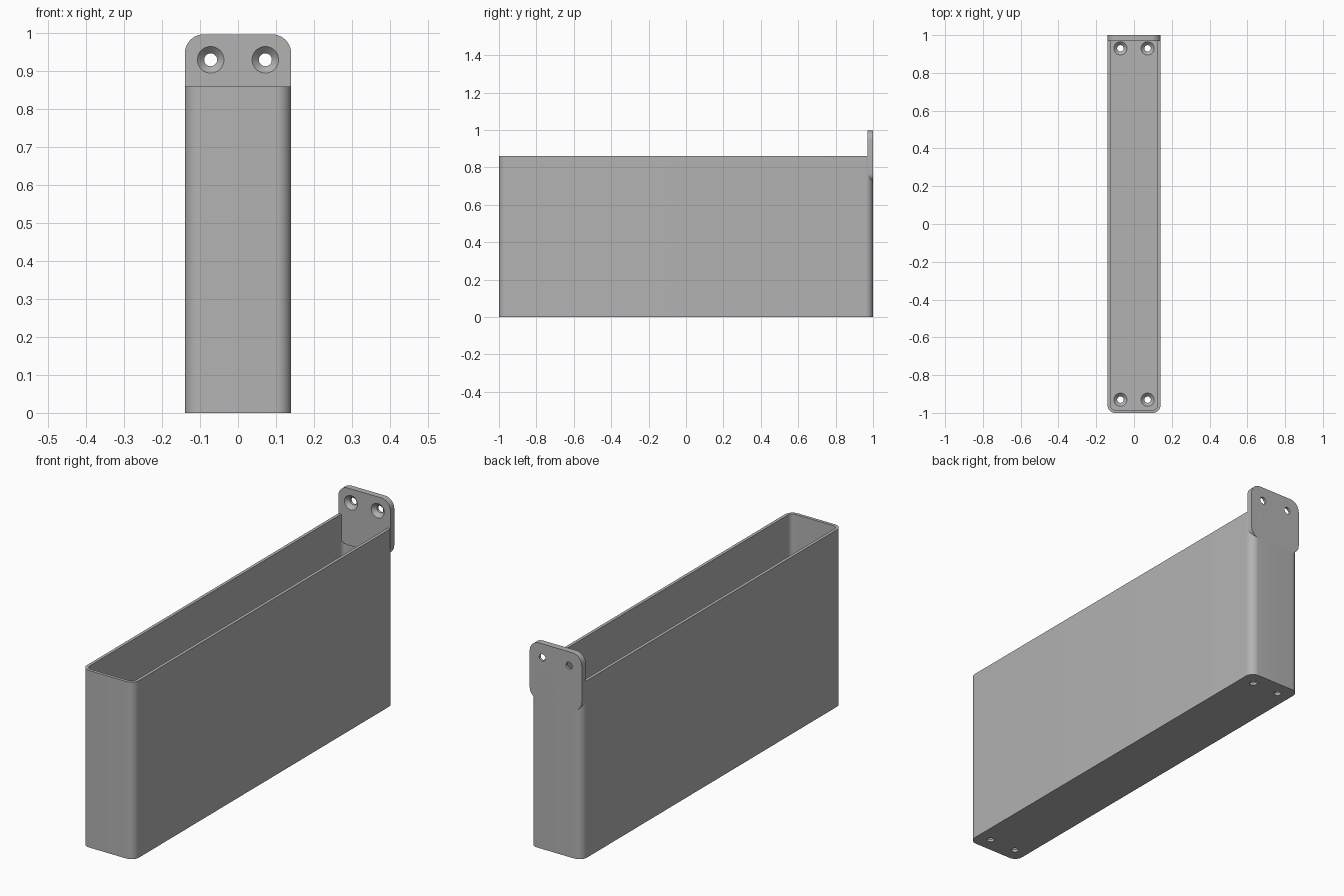
import bpy, bmesh, math
from mathutils import Matrix, Vector

cube = bpy.data.objects.get("Cube")
if cube:
    bpy.data.objects.remove(cube, do_unlink=True)

HALF_W, HEIGHT, WALL, FLOOR = 0.14, 0.86, 0.015, 0.03
PLATE_T, PLATE_LOW, PLATE_TOP = 0.03, 0.72, 0.997

grey = bpy.data.materials.new("plain grey")
grey.use_nodes = True
colour = (0.45, 0.45, 0.45, 1)
grey.diffuse_color = colour
grey.node_tree.nodes["Principled BSDF"].inputs["Base Color"].default_value = colour


def rounded_rect(hw, hh, r, steps=10):
    """Counter-clockwise outline of a rounded rectangle."""
    pts = []
    for k, (sx, sy) in enumerate(((1, 1), (-1, 1), (-1, -1), (1, -1))):
        for i in range(steps + 1):
            a = math.pi / 2 * (k + i / steps)
            pts.append((sx * (hw - r) + r * math.cos(a), sy * (hh - r) + r * math.sin(a)))
    return pts


def loft(name, rings, matrix=Matrix()):
    """Skin a stack of (outline, height) rings and cap both ends."""
    bm = bmesh.new()
    loops = [[bm.verts.new(matrix @ Vector((x, y, z))) for x, y in ring] for ring, z in rings]
    for a, b in zip(loops, loops[1:]):
        for i in range(len(a)):
            j = (i + 1) % len(a)
            bm.faces.new((a[i], a[j], b[j], b[i]))
    bm.faces.new(loops[0][::-1])
    bm.faces.new(loops[-1])
    bmesh.ops.recalc_face_normals(bm, faces=bm.faces)
    mesh = bpy.data.meshes.new(name)
    bm.to_mesh(mesh)
    bm.free()
    mesh.materials.append(grey)
    obj = bpy.data.objects.new(name, mesh)
    bpy.context.collection.objects.link(obj)
    return obj


def circle(r, n=32):
    return [(r * math.cos(math.tau * i / n), r * math.sin(math.tau * i / n)) for i in range(n)]


def drill(target, matrix, depth):
    """Cut a countersunk hole entering at local z = 0 and running along -z."""
    cutter = loft("hole_cutter", [(circle(0.017), -depth - 0.02), (circle(0.017), -0.018),
                                  (circle(0.035), 0), (circle(0.035), 0.01)], matrix)
    cutter.hide_render = True
    mod = target.modifiers.new("hole", 'BOOLEAN')
    mod.operation, mod.solver, mod.object = 'DIFFERENCE', 'EXACT', cutter
    bpy.context.view_layer.objects.active = target
    bpy.ops.object.modifier_apply(modifier=mod.name)
    bpy.data.objects.remove(cutter, do_unlink=True)


# Open tray: outside shell, rim, inside walls and floor
outer = rounded_rect(HALF_W, 1, 0.04)
inner = rounded_rect(HALF_W - WALL, 1 - WALL, 0.04 - WALL)
tray = loft("tray", [(outer, 0), (outer, HEIGHT), (inner, HEIGHT), (inner, FLOOR)])
for x in (-0.072, 0.072):
    for y in (-0.93, 0.93):
        drill(tray, Matrix.Translation((x, y, FLOOR)), FLOOR)

# Mounting plate at the back, local z pointing to the front
mid = (PLATE_LOW + PLATE_TOP) / 2
stand = Matrix.Translation((0, 1 - PLATE_T, mid)) @ Matrix.Rotation(math.pi / 2, 4, 'X')
tab = rounded_rect(HALF_W, (PLATE_TOP - PLATE_LOW) / 2, 0.05)
plate = loft("mounting_plate", [(tab, -PLATE_T), (tab, 0)], stand)
for x in (-0.072, 0.072):
    drill(plate, stand @ Matrix.Translation((x, 0.93 - mid, 0)), PLATE_T)

# Smooth the rounded corners, keep the edges sharp
bpy.ops.object.select_all(action='DESELECT')
for obj in (tray, plate):
    obj.select_set(True)
bpy.context.view_layer.objects.active = tray
bpy.ops.object.shade_smooth_by_angle(angle=math.radians(30))
